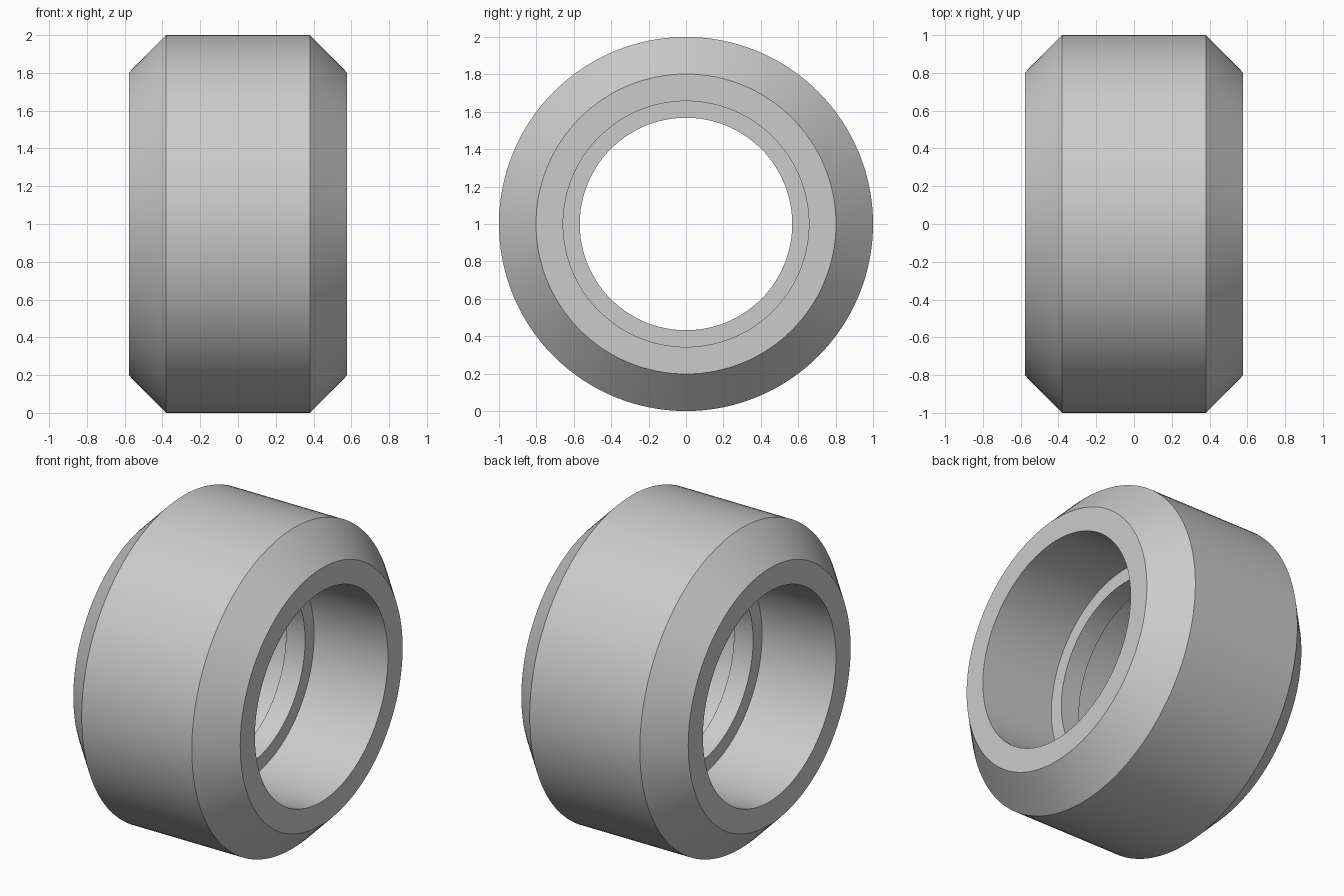
import bpy
import bmesh
import math
from mathutils import Vector

cube = bpy.data.objects.get("Cube")
if cube:
    bpy.data.objects.remove(cube, do_unlink=True)

SEGMENTS = 128

# Plain grey metal
grey = bpy.data.materials.new("light_grey")
grey.use_nodes = True
colour = (0.6, 0.6, 0.6, 1.0)
grey.diffuse_color = colour
grey.node_tree.nodes["Principled BSDF"].inputs["Base Color"].default_value = colour

# Half cross-section as (x, radius): rib, bore, end face, chamfer, tread
half = [(0.066, 0.568), (0.066, 0.657), (0.577, 0.657), (0.577, 0.802), (0.381, 1.0)]
profile = half + [(-x, r) for x, r in reversed(half)]

# Revolve the closed, mirrored section about the x axis
bm = bmesh.new()
verts = [bm.verts.new((x, 0, r)) for x, r in profile]
edges = [bm.edges.new((v, verts[(i + 1) % len(verts)])) for i, v in enumerate(verts)]
bmesh.ops.spin(bm, geom=verts + edges, cent=Vector(), axis=Vector((1, 0, 0)),
               angle=math.tau, steps=SEGMENTS, use_merge=False, use_duplicate=False)
bmesh.ops.remove_doubles(bm, verts=bm.verts[:], dist=0.0005)
bmesh.ops.recalc_face_normals(bm, faces=bm.faces[:])

mesh = bpy.data.meshes.new("chamfered_ring")
bm.to_mesh(mesh)
bm.free()
mesh.materials.append(grey)
ring = bpy.data.objects.new("chamfered_ring", mesh)
ring.location.z = 1.0
bpy.context.collection.objects.link(ring)

# Smooth round walls, crisp corners
bpy.ops.object.select_all(action="DESELECT")
ring.select_set(True)
bpy.context.view_layer.objects.active = ring
bpy.ops.object.shade_smooth_by_angle(angle=math.radians(30))
